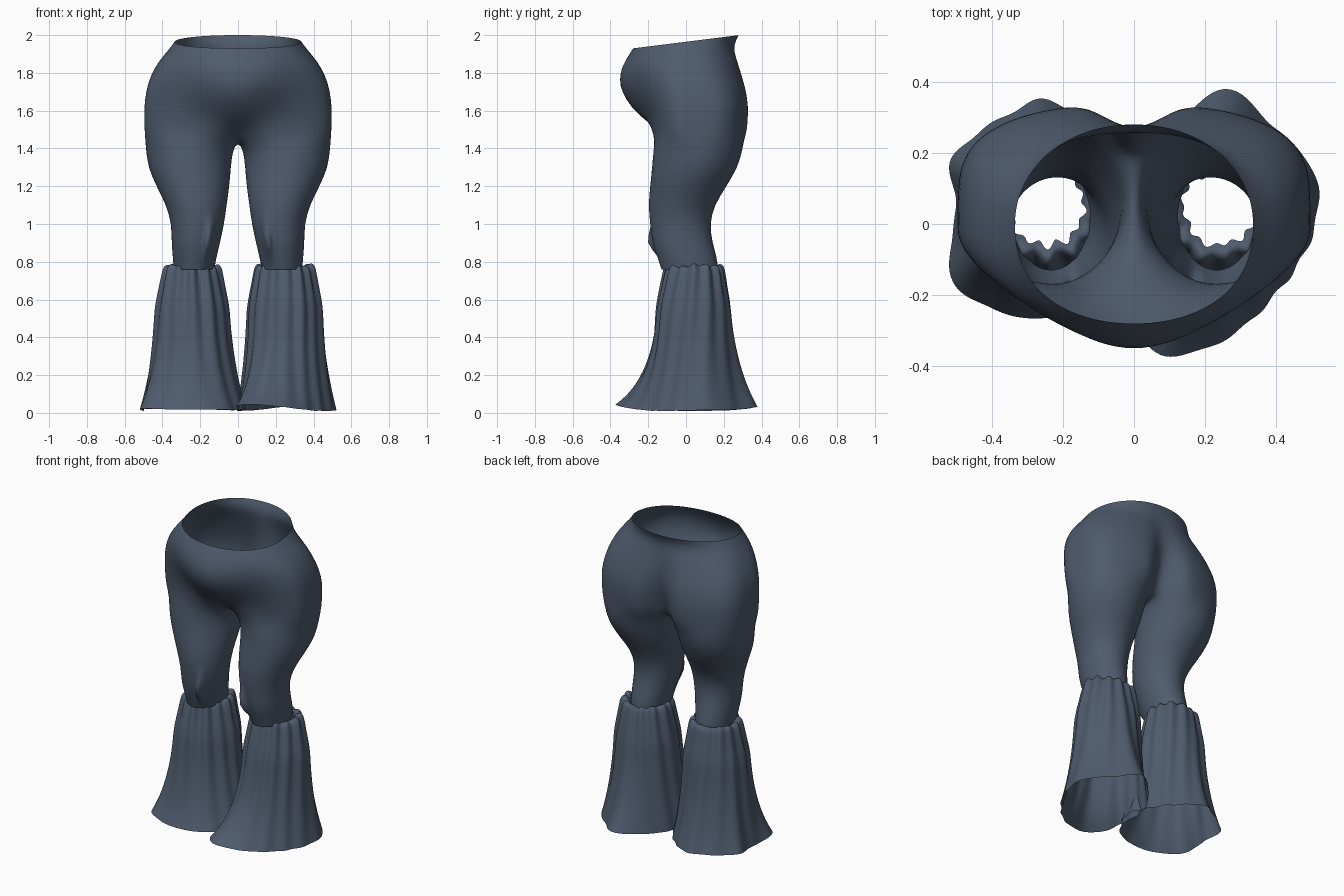
import bpy, bmesh, math, random

random.seed(4)
cube = bpy.data.objects.get("Cube")
if cube:
    bpy.data.objects.remove(cube, do_unlink=True)

cloth = bpy.data.materials.new("slate blue cloth")
cloth.use_nodes = True
COLOUR = (0.077, 0.104, 0.152, 1)
cloth.diffuse_color = COLOUR
cloth.node_tree.nodes["Principled BSDF"].inputs["Base Color"].default_value = COLOUR

N, M = 40, 32       # columns round a leg; columns that continue up the hip


def bridge(bm, low, high, closed):
    count = len(low) if closed else len(low) - 1
    for i in range(count):
        j = (i + 1) % len(low)
        bm.faces.new((low[i], low[j], high[j], high[i]))


def finish(bm, name):
    bmesh.ops.recalc_face_normals(bm, faces=bm.faces)
    mesh = bpy.data.meshes.new(name)
    bm.to_mesh(mesh)
    bm.free()
    mesh.materials.append(cloth)
    for p in mesh.polygons:
        p.use_smooth = True
    obj = bpy.data.objects.new(name, mesh)
    bpy.context.collection.objects.link(obj)
    return obj


def subdivide(obj):
    sub = obj.modifiers.new("Smooth", "SUBSURF")
    sub.levels = sub.render_levels = 1


# Leg outline: height, inner x, outer x, front y, back y
LEG = [(.76, .125, .34, -.13, .17), (.82, .115, .345, -.15, .165),
       (.9, .095, .352, -.18, .14), (1.0, .073, .352, -.19, .125),
       (1.1, .06, .38, -.2, .15), (1.2, .045, .432, -.19, .215),
       (1.3, .038, .478, -.18, .275), (1.4, .026, .488, -.172, .303)]
# Hip outline: height, half width, front y, belly bulge, belly width,
# back y, back roundness, cleft depth
HIP = [(1.475, .494, -.187, -.08, .09, .335, .5, .14),
       (1.55, .497, -.2, .02, .12, .34, .5, .12),
       (1.62, .497, -.215, .08, .18, .342, .5, .095),
       (1.7, .488, -.235, .108, .23, .332, .55, .065),
       (1.78, .466, -.252, .103, .26, .305, .65, .035),
       (1.86, .422, -.275, .065, .28, .275, .8, .015),
       (1.92, .368, -.293, .015, .28, .25, .95, 0),
       (1.965, .335, -.28, 0, .28, .28, 1, 0)]


def hip_row(bm, z, w, front, bulge, spread, back, power, cleft):
    ring = []
    tilt = .125 * max(0, min(1, (z - 1.7) / .25))
    for i in range(M + 1):
        t = math.pi * i / M
        c = math.cos(t)
        x = 0 if i in (0, M) else w * math.sin(t) ** .95
        if c > 0:
            y = front * c ** .85 - bulge * math.exp(-(x / spread) ** 2)
        else:
            y = back * abs(c) ** power - cleft * math.exp(-(x / .085) ** 2)
        ring.append(bm.verts.new((x, y, z + tilt * y)))
    return ring


def build_trousers():
    bm = bmesh.new()
    rows = []
    for z, x0, x1, y0, y1 in LEG:
        ring = []
        for i in range(N):
            a = math.radians(-54 + 9 * i)
            x = (x0 + x1) / 2 + (x1 - x0) / 2 * math.sin(a)
            y = (y0 + y1) / 2 - (y1 - y0) / 2 * math.cos(a)
            # Small pinched crease on the knee
            if z == .9 and i in (2, 3):
                y -= .075
            ring.append(bm.verts.new((x, y, z)))
        rows.append(ring)
    # Hips and waist
    hips = [hip_row(bm, *row) for row in HIP]
    for low, high in zip(hips, hips[1:]):
        bridge(bm, low, high, False)
    # Crotch seam along the middle line joins the lowest hip row to the leg
    front, back = hips[0][0].co.y, hips[0][M].co.y
    seam = []
    for i in range(1, N - M):
        k = i / (N - M)
        seam.append(bm.verts.new((0, back + (front - back) * k,
                                  1.475 - .045 * math.sin(math.pi * k))))
    rows.append(hips[0] + seam)
    for low, high in zip(rows, rows[1:]):
        bridge(bm, low, high, True)
    obj = finish(bm, "trousers")
    mirror = obj.modifiers.new("Mirror", "MIRROR")
    mirror.use_clip = True
    mirror.merge_threshold = .002
    subdivide(obj)


def around(values, a):
    # Smooth periodic interpolation of radii listed by direction
    n = len(values)
    f = a / (2 * math.pi) * n
    i = int(f)
    p, q, r, s = (values[(i + k) % n] for k in (-1, 0, 1, 2))
    t = f - i
    return q + .5 * t * (r - p + t * (2 * p - 5 * q + 4 * r - s + t * (3 * (q - r) + s - p)))


def build_flare(name, side, hem, phase):
    bm = bmesh.new()
    cols = 96
    # Irregular pleats, shared by every row
    wobble = [random.uniform(-1, 1) for _ in range(24)]
    # Gathered edge, then the skirt: height, radius
    rows = [(.765, .105), (.785, .125), (.775, .145), (.75, .155)]
    rows += [(.75 - .74 * k / 14, None) for k in range(1, 15)]
    below = None
    for z, radius in rows:
        t = max(0, (.75 - z) / .74)
        ring = []
        for i in range(cols):
            a = 2 * math.pi * i / cols
            lean = a + .25 * t * math.sin(a + phase)
            pleat = .6 * math.sin(13 * lean + phase) + .7 * around(wobble, a)
            # The front hugs the leg longer before it kicks out
            kick = t ** (2.2 + 1.2 * max(0, math.cos(a)))
            r = radius or .155 + .035 * min(1, t * 4) + (around(hem, a) - .19) * kick
            r += .012 * pleat * (1 - .3 * t)
            x = .245 + .005 * t + r * math.sin(a)
            y = .045 - .025 * t - r * math.cos(a)
            lift = t ** 4 * max(0, .2 * (r - .25)) + (1 - t) ** 8 * .01 * pleat
            ring.append(bm.verts.new((side * x, y, z + lift)))
        if below:
            bridge(bm, below, ring, True)
        below = ring
    subdivide(finish(bm, name))


build_trousers()
# Hem radii run from the front, round the outside, to the back and inside
build_flare("left_flare", 1, [.35, .27, .255, .26, .285, .29, .36, .28, .25, .25, .29, .42], .4)
build_flare("right_flare", -1, [.285, .3, .31, .25, .3, .3, .325, .28, .27, .29, .29, .29], 2.1)
